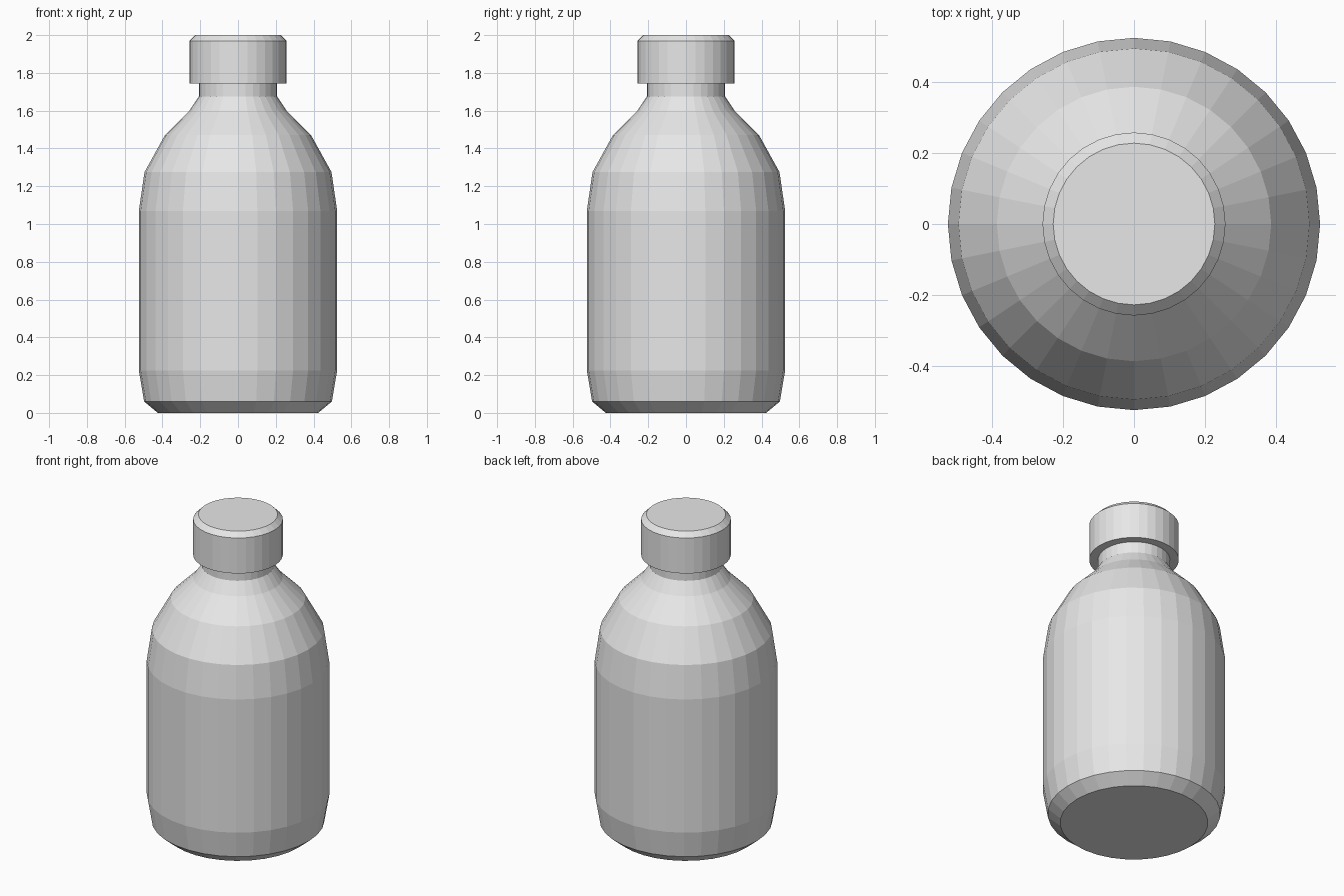
import bpy
import bmesh
from math import cos, sin, tau

SIDES = 32

if "Cube" in bpy.data.objects:
    bpy.data.objects.remove(bpy.data.objects["Cube"])


def make_material(name, colour):
    mat = bpy.data.materials.new(name)
    mat.use_nodes = True
    mat.diffuse_color = colour
    mat.node_tree.nodes["Principled BSDF"].inputs["Base Color"].default_value = colour
    return mat


def lathe(name, profile, mat):
    """Revolve (radius, height) points around z and close both ends."""
    bm = bmesh.new()
    rings = [[bm.verts.new((r * cos(tau * i / SIDES), r * sin(tau * i / SIDES), z))
              for i in range(SIDES)] for r, z in profile]
    for low, high in zip(rings, rings[1:]):
        for i in range(SIDES):
            j = (i + 1) % SIDES
            bm.faces.new((low[i], low[j], high[j], high[i]))
    bm.faces.new(rings[0][::-1])
    bm.faces.new(rings[-1])
    mesh = bpy.data.meshes.new(name)
    bm.to_mesh(mesh)
    bm.free()
    mesh.materials.append(mat)
    obj = bpy.data.objects.new(name, mesh)
    bpy.context.collection.objects.link(obj)
    return obj


grey = make_material("light grey", (0.8, 0.8, 0.8, 1))

# Body: chamfered base, straight wall, stepped shoulder and neck
lathe("bottle_body", [(0.425, 0), (0.497, 0.06), (0.525, 0.225), (0.525, 1.07),
                      (0.495, 1.275), (0.387, 1.47), (0.257, 1.6),
                      (0.207, 1.675), (0.207, 1.75)], grey)

# Cap: wider cylinder with a bevelled top rim
lathe("bottle_cap", [(0.258, 1.745), (0.258, 1.97), (0.228, 2.0)], grey)
